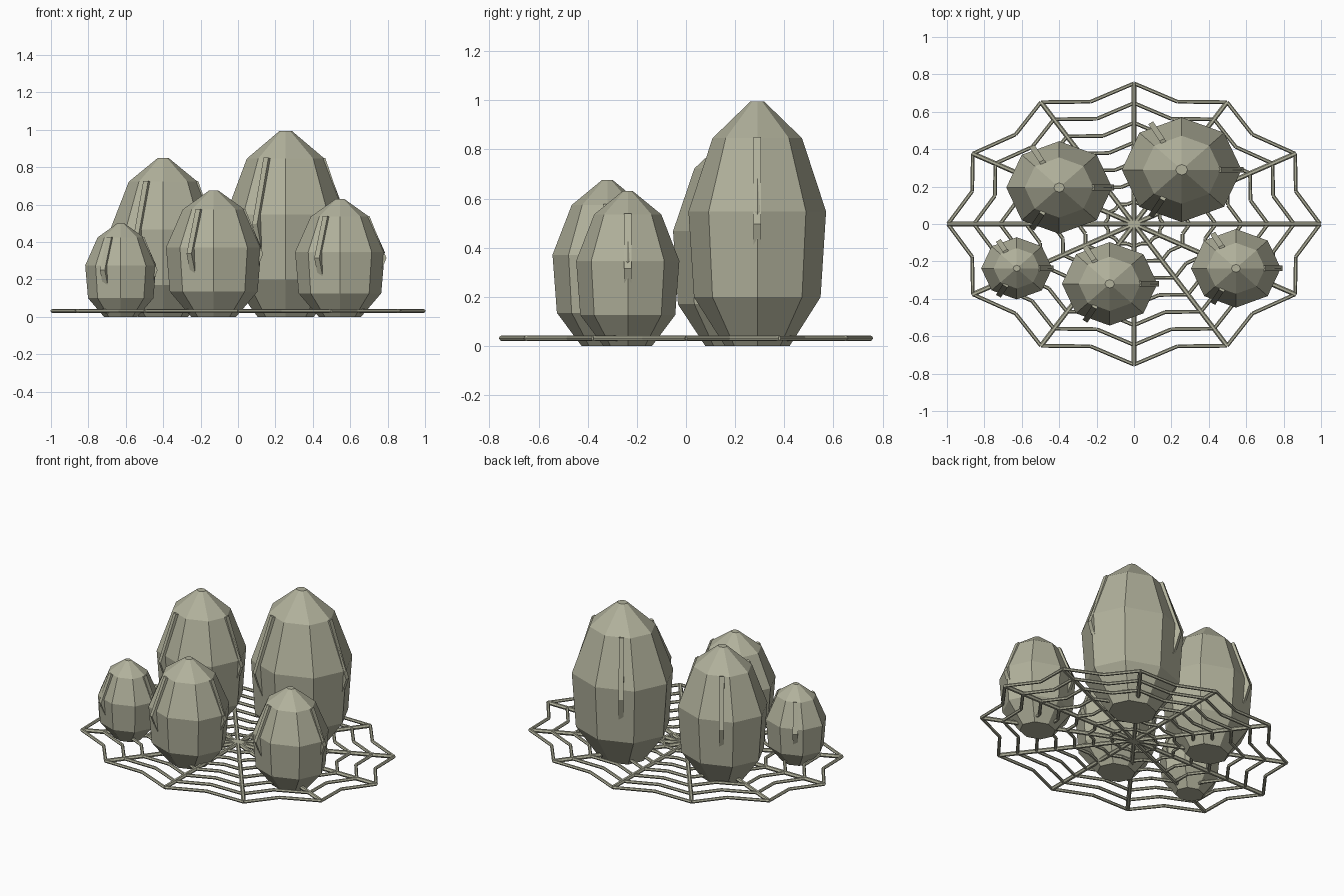
import bpy, bmesh, math
from mathutils import Vector

if "Cube" in bpy.data.objects:
    bpy.data.objects.remove(bpy.data.objects["Cube"])

stone = bpy.data.materials.new("pale olive grey")
stone.diffuse_color = (0.44, 0.44, 0.33, 1)
stone.use_nodes = True
stone.node_tree.nodes["Principled BSDF"].inputs["Base Color"].default_value = stone.diffuse_color


def finish(bm, name):
    """Turn a bmesh into a flat-shaded object."""
    bmesh.ops.recalc_face_normals(bm, faces=bm.faces)
    me = bpy.data.meshes.new(name)
    bm.to_mesh(me)
    bm.free()
    me.materials.append(stone)
    ob = bpy.data.objects.new(name, me)
    bpy.context.collection.objects.link(ob)
    return ob


def loft(bm, rings):
    """Skin a list of vertex rings and cap both ends."""
    rings = [[bm.verts.new(p) for p in ring] for ring in rings]
    n = len(rings[0])
    for a, b in zip(rings, rings[1:]):
        for i in range(n):
            j = (i + 1) % n
            bm.faces.new((a[i], a[j], b[j], b[i]))
    bm.faces.new(rings[0])
    bm.faces.new(rings[-1])


def strand(bm, a, b, r, sides=6):
    """Thin rod between two points."""
    d = (b - a).normalized()
    up = Vector((0, 0, 1))
    side = d.cross(up)
    ring = [(side * math.cos(t) + up * math.sin(t)) * r
            for t in (2 * math.pi * k / sides for k in range(sides))]
    loft(bm, [[a + o for o in ring], [b + o for o in ring]])


# Web: twelve spokes and scalloped rings on an ellipse
WEB_Z = 0.032


def web_point(deg, s):
    t = math.radians(deg)
    return Vector((0.995 * s * math.cos(t), 0.752 * s * math.sin(t), WEB_Z))


bm = bmesh.new()
for k in range(12):
    strand(bm, web_point(k * 30, 0), web_point(k * 30, 1), 0.013)
finish(bm, "web_spokes")

bm = bmesh.new()
for s in (0.16, 0.30, 0.44, 0.58, 0.72, 0.86, 1.0):
    for k in range(12):
        mid = web_point(k * 30 + 15, s * 0.9)
        strand(bm, web_point(k * 30, s), mid, 0.010)
        strand(bm, mid, web_point(k * 30 + 30, s), 0.010)
finish(bm, "web_rings")

# Eggs: eight-sided lathe shapes, (height fraction, radius fraction)
EGG_PROFILE = ((0, 0.47), (0.2, 0.92), (0.55, 1.0), (0.85, 0.65), (1, 0.1))
# Raised veins: (height fraction, outer radius fraction)
VEIN_PROFILE = ((0.855, 0.66), (0.50, 1.035), (0.30, 0.83))


def egg(name, x, y, h, rx):
    ry = rx * 0.875

    def at(t, r, z):
        return Vector((x + rx * r * math.cos(t), y + ry * r * math.sin(t), z * h))

    bm = bmesh.new()
    loft(bm, [[at(math.pi / 4 * k, r, z) for k in range(8)] for z, r in EGG_PROFILE])
    finish(bm, name)

    bm = bmesh.new()
    for k in range(3):
        t = math.tau / 3 * k
        side = Vector((-math.sin(t), math.cos(t), 0)) * 0.015
        rings = []
        for z, r in VEIN_PROFILE:
            outer, inner = at(t, r, z), at(t, r - 0.14, z - 0.01)
            rings.append([outer - side, outer + side, inner + side, inner - side])
        loft(bm, rings)
    finish(bm, name + "_veins")


egg("egg_back_right", 0.255, 0.29, 0.995, 0.32)
egg("egg_back_left", -0.40, 0.195, 0.85, 0.283)
egg("egg_front_middle", -0.13, -0.32, 0.675, 0.255)
egg("egg_front_right", 0.545, -0.237, 0.63, 0.24)
egg("egg_front_left", -0.627, -0.237, 0.50, 0.19)
